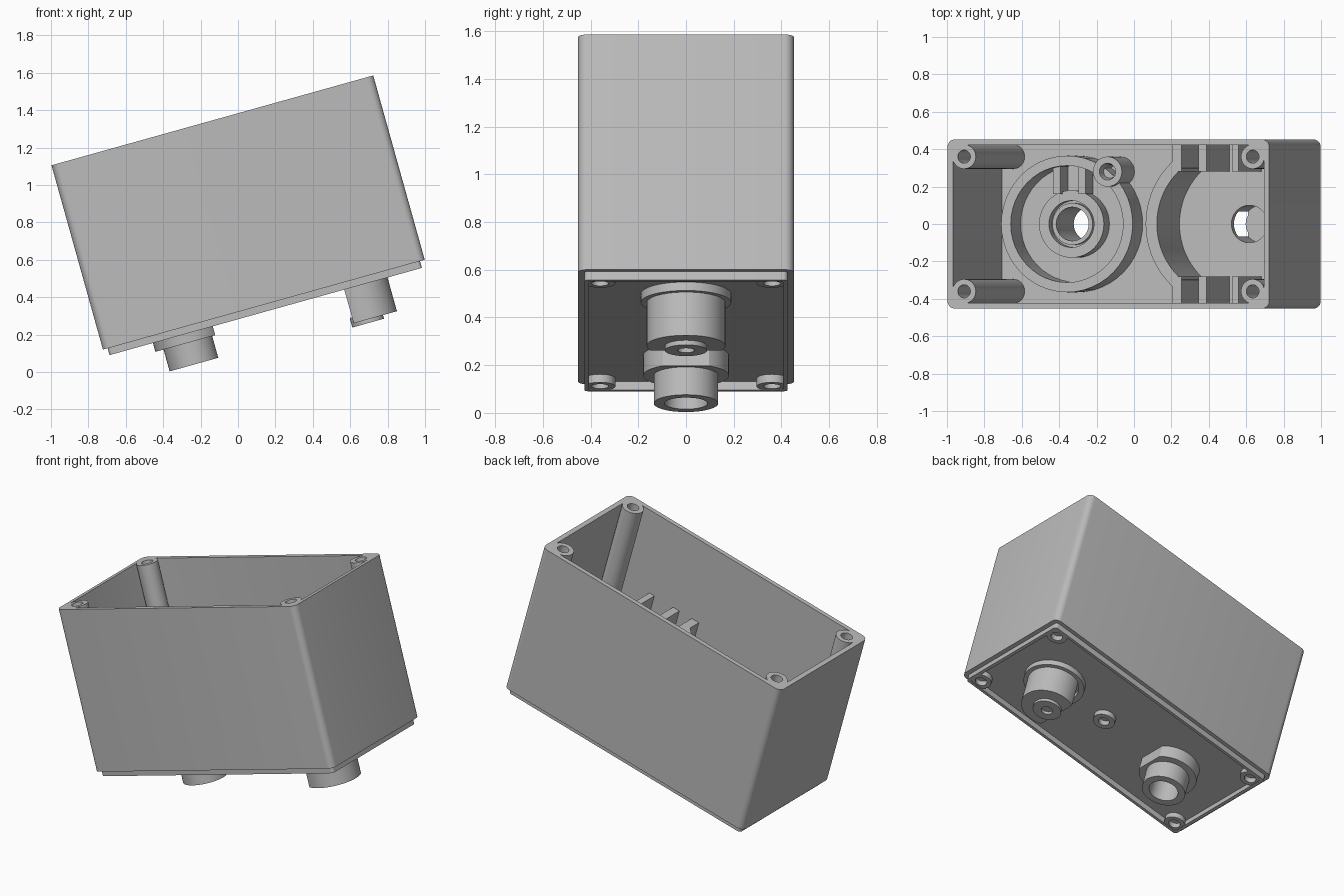
import bpy, bmesh
from math import sin, cos, pi, radians
from mathutils import Matrix

cube = bpy.data.objects.get("Cube")
if cube:
    bpy.data.objects.remove(cube)

# Box is built level, with u along its length and w upward, then tilted
LENGTH, HALF, HEIGHT, FLOOR = 1.786, 0.452, 1.023, 0.05
TILT = Matrix.Translation((-0.722, 0, 0.12)) @ Matrix.Rotation(radians(-15.6), 4, 'Y')

grey = bpy.data.materials.new("light grey")
grey.use_nodes = True
grey.diffuse_color = (0.5, 0.5, 0.5, 1)
grey.node_tree.nodes["Principled BSDF"].inputs["Base Color"].default_value = (0.5, 0.5, 0.5, 1)
parts = []


def finish(name, bm):
    bmesh.ops.recalc_face_normals(bm, faces=bm.faces[:])
    mesh = bpy.data.meshes.new(name)
    bm.to_mesh(mesh)
    bm.free()
    mesh.materials.append(grey)
    obj = bpy.data.objects.new(name, mesh)
    bpy.context.collection.objects.link(obj)
    obj.matrix_world = TILT
    parts.append(obj)


def circle(u, y, r, n=48):
    return [(u + r * cos(2 * pi * i / n), y + r * sin(2 * pi * i / n)) for i in range(n)]


def rounded(inset, r):
    """Rounded rectangle following the box outline."""
    pts = []
    for k, (sx, sy) in enumerate([(1, 1), (-1, 1), (-1, -1), (1, -1)]):
        cx = LENGTH / 2 + sx * (LENGTH / 2 - inset - r)
        cy = sy * (HALF - inset - r)
        for i in range(7):
            a = pi / 2 * (k + i / 6)
            pts.append((cx + r * cos(a), cy + r * sin(a)))
    return pts


def rect(u0, u1, y0, y1):
    return [(u0, y0), (u1, y0), (u1, y1), (u0, y1)]


def prism(name, loops, w0, w1):
    """Extrude an outline; further loops are holes."""
    bm = bmesh.new()
    edges = []
    for loop in loops:
        vs = [bm.verts.new((u, y, w0)) for u, y in loop]
        edges += [bm.edges.new((vs[i - 1], vs[i])) for i in range(len(vs))]
    bmesh.ops.triangle_fill(bm, edges=edges, use_beauty=True)
    out = bmesh.ops.extrude_face_region(bm, geom=bm.faces[:], use_keep_orig=True)
    top = [g for g in out["geom"] if isinstance(g, bmesh.types.BMVert)]
    bmesh.ops.translate(bm, verts=top, vec=(0, 0, w1 - w0))
    finish(name, bm)


def lathe(name, u, y, profile, chord=None, n=48):
    """Revolve a closed (radius, w) profile; chord = (side, distance) cuts a flat."""
    bm = bmesh.new()
    rings = [[bm.verts.new((u + r * cos(2 * pi * i / n), y + r * sin(2 * pi * i / n), w))
              for i in range(n)] for r, w in profile]
    for k in range(len(rings)):
        a, b = rings[k - 1], rings[k]
        if profile[k - 1][0] == 0 and profile[k][0] == 0:
            continue
        for i in range(n):
            bm.faces.new((a[i - 1], a[i], b[i], b[i - 1]))
    bmesh.ops.remove_doubles(bm, verts=bm.verts[:], dist=1e-5)
    if chord:
        side, dist = chord
        cut = bmesh.ops.bisect_plane(bm, geom=bm.verts[:] + bm.edges[:] + bm.faces[:],
                                     plane_co=(u + side * dist, 0, 0), plane_no=(side, 0, 0),
                                     clear_outer=True)
        edges = [g for g in cut["geom_cut"] if isinstance(g, bmesh.types.BMEdge)]
        bmesh.ops.triangle_fill(bm, edges=edges, use_beauty=True)
    finish(name, bm)


def tube(name, u, y, r_out, r_in, w0, w1, chord=None):
    lathe(name, u, y, [(r_in, w0), (r_out, w0), (r_out, w1), (r_in, w1)], chord)


A, B = 0.447, 1.404      # centres of the two sockets

# Shell
prism("box_walls", [rounded(0, 0.04), rounded(0.03, 0.06)], 0, HEIGHT)
prism("box_floor", [rounded(0.03, 0.06), circle(A, 0, 0.09), circle(B, 0, 0.1)], 0, FLOOR)
prism("bottom_lip", [rounded(0.026, 0.02), rounded(0.046, 0.01)], -0.038, 0)

# Corner screw posts and their bottom collars
for end, u in (("left", LENGTH - 0.092), ("right", 0.092)):
    for side, y in (("back", 0.36), ("front", -0.36)):
        lathe(f"screw_post_{end}_{side}", u, y,
              [(0, 0.5), (0.035, 0.5), (0.035, HEIGHT), (0.065, HEIGHT), (0.065, FLOOR), (0, FLOOR)])
        tube(f"screw_collar_{end}_{side}", u, y, 0.064, 0.036, -0.035, 0)

# Round socket: inside ring, hub, ribs and guide post
tube("socket_ring", A, 0, 0.365, 0.312, FLOOR, 0.25)
lathe("socket_hub", A, 0, [(0.09, FLOOR), (0.18, FLOOR), (0.18, 0.16), (0.125, 0.16),
                           (0.125, 0.1), (0.112, 0.1), (0.112, 0.14), (0.09, 0.14)])
for name, u in (("right", A - 0.09), ("left", A + 0.05)):
    prism(f"socket_rib_{name}", [rect(u, u + 0.04, 0.16, 0.32)], FLOOR, 0.2)
lathe("guide_post", 0.686, 0.28, [(0, 0.12), (0.035, 0.12), (0.035, 0.25), (0.045, 0.3),
                                  (0.08, 0.3), (0.08, FLOOR), (0, FLOOR)])

# Round socket: outside spout and flatted collar
tube("spout", A, 0, 0.135, 0.09, -0.208, 0)
tube("spout_collar", A, 0, 0.18, 0.13, -0.087, 0, chord=(1, 0.152))

# Second socket: flange, cut cup and nipple below the floor
tube("cup_flange", B, 0, 0.19, 0.155, -0.037, 0)
lathe("cup", B, 0, [(0, -0.225), (0.165, -0.225), (0.165, 0), (0.1, 0), (0.1, -0.19), (0, -0.19)],
      chord=(-1, 0.075))
lathe("cup_nipple", B, 0, [(0, -0.215), (0.035, -0.215), (0.035, -0.245), (0.088, -0.245),
                           (0.088, -0.192), (0, -0.192)])
tube("middle_collar", 0.99, 0, 0.068, 0.034, -0.035, 0)

# Curved cradle wall and side plates around the second socket
angles = [pi - radians(50) + radians(100) * i / 24 for i in range(25)]
arc = [(B + 0.45 * cos(a), 0.45 * sin(a)) for a in angles]
arc += [(B + 0.388 * cos(a), 0.388 * sin(a)) for a in reversed(angles)]
prism("cradle_wall", [arc], FLOOR, 0.5)
for side, s in (("back", 1), ("front", -1)):
    for k, (u0, u1) in enumerate([(1.1, 1.153), (1.246, 1.293), (1.433, 1.47)]):
        prism(f"cradle_plate_{side}_{k + 1}", [rect(u0, u1, *sorted((s * 0.28, s * 0.43)))],
              FLOOR, 0.5)

# Smooth the round walls, keeping edges crisp
bpy.ops.object.select_all(action='DESELECT')
for obj in parts:
    obj.select_set(True)
bpy.context.view_layer.objects.active = parts[0]
bpy.ops.object.shade_smooth_by_angle(angle=radians(30))
